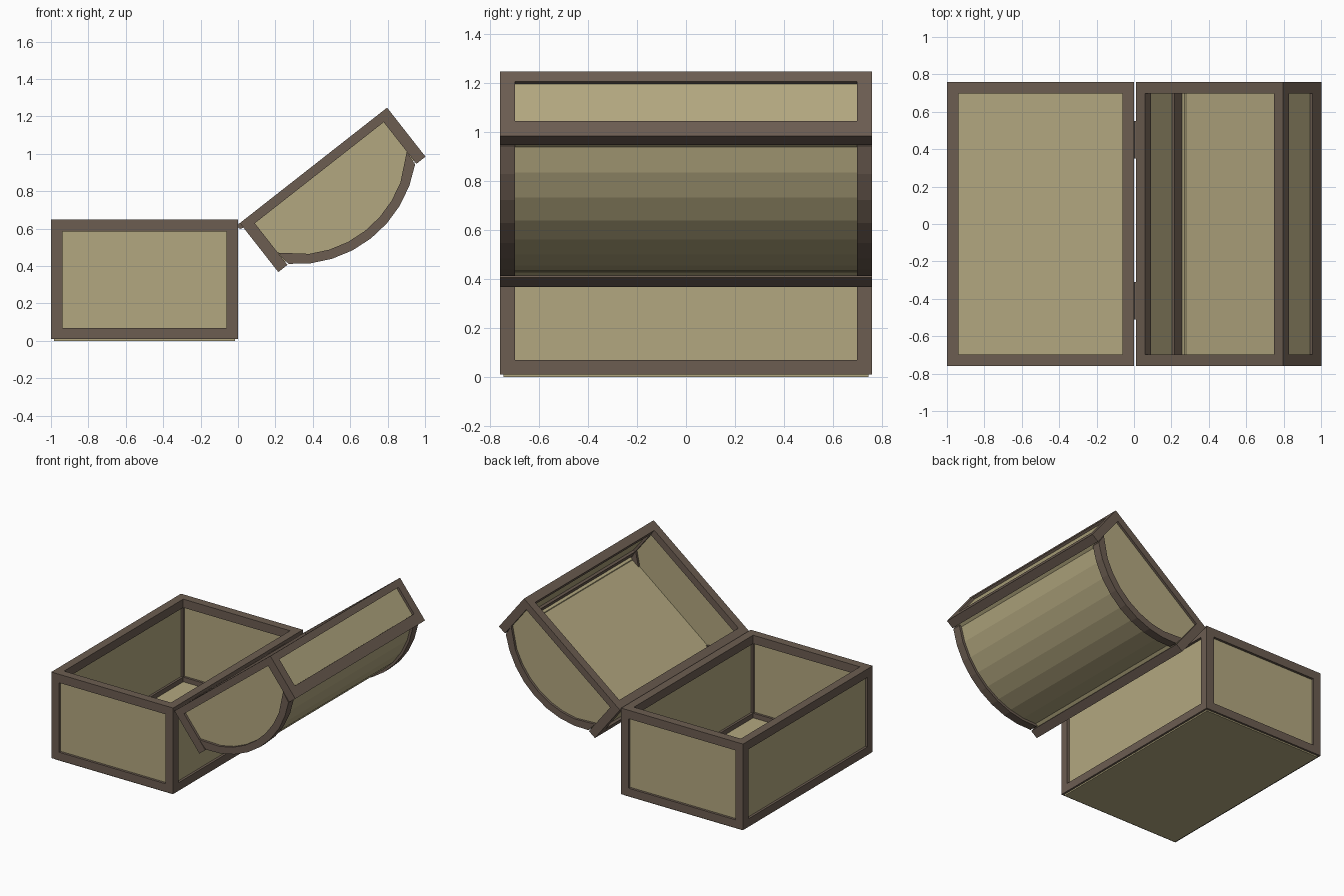
import bpy, bmesh
from math import sin, cos, radians, atan2
from mathutils import Vector, Matrix

cube = bpy.data.objects.get("Cube")
if cube:
    bpy.data.objects.remove(cube, do_unlink=True)


def material(name, rgb):
    m = bpy.data.materials.new(name)
    m.use_nodes = True
    m.diffuse_color = (*rgb, 1)
    m.node_tree.nodes["Principled BSDF"].inputs["Base Color"].default_value = (*rgb, 1)
    return m


TAN = material("tan_panel", (0.45, 0.39, 0.215))
BROWN = material("dark_brown_frame", (0.15, 0.11, 0.083))

HALF = 0.76      # half depth of the chest
BEAM = 0.062     # beam width
IN, OUT = 0.045, 0.018   # panel faces, measured inwards from the outside

# The lid is drawn upright (rim at z = 0, growing to +z), then flipped open
UPRIGHT = Matrix.Identity(4)
TILT = atan2(0.617, 0.787)
c, s = cos(TILT), sin(TILT)
OPEN = Matrix(((c, 0, s, 0.01), (0, 1, 0, 0), (s, 0, -c, 0.63), (0, 0, 0, 1)))


def prism(name, profile, y0, y1, mat, place):
    """Extrude an (x, z) outline along y."""
    bm = bmesh.new()
    face = bm.faces.new([bm.verts.new((x, y0, z)) for x, z in profile])
    moved = bmesh.ops.extrude_face_region(bm, geom=[face])["geom"]
    bmesh.ops.translate(bm, vec=Vector((0, y1 - y0, 0)),
                        verts=[v for v in moved if isinstance(v, bmesh.types.BMVert)])
    bm.transform(place)
    bmesh.ops.recalc_face_normals(bm, faces=bm.faces)
    me = bpy.data.meshes.new(name)
    bm.to_mesh(me)
    bm.free()
    me.materials.append(mat)
    ob = bpy.data.objects.new(name, me)
    bpy.context.collection.objects.link(ob)
    return ob


def box(name, x, y, z, mat, place):
    outline = [(x[0], z[0]), (x[1], z[0]), (x[1], z[1]), (x[0], z[1])]
    return prism(name, outline, y[0], y[1], mat, place)


def span(side, a, b):
    """Range between distances a and b on the given side of y = 0."""
    return sorted((side * a, side * b))


def frame(part, x0, rails, cross_rails, place):
    """Posts, long rails, cross rails and long wall panels."""
    x1 = x0 + 1
    inner = HALF - BEAM
    bottom, top = rails[0][0], rails[-1][1]
    sides = (("left", x1 - BEAM, x1, x1 - IN, x1 - OUT),
             ("right", x0, x0 + BEAM, x0 + OUT, x0 + IN))
    for label, a, b, pa, pb in sides:
        for end, k in (("front", -1), ("back", 1)):
            box(f"{part}_{label}_{end}_post", (a, b), span(k, inner, HALF),
                (bottom, top), BROWN, place)
        for i, rail in enumerate(rails):
            box(f"{part}_{label}_rail_{i}", (a, b), (-inner, inner), rail, BROWN, place)
        box(f"{part}_{label}_panel", (pa, pb), (-inner - 0.01, inner + 0.01),
            (bottom + 0.02, top - 0.02), TAN, place)
    for i, rail in enumerate(cross_rails):
        for end, k in (("front", -1), ("back", 1)):
            box(f"{part}_{end}_rail_{i}", (x0 + BEAM, x1 - BEAM),
                span(k, inner, HALF), rail, BROWN, place)


# Base
base_rails = [(0.01, 0.07), (0.585, 0.648)]
frame("base", -1, base_rails, base_rails, UPRIGHT)
for end, k in (("front", -1), ("back", 1)):
    box(f"base_{end}_panel", (-0.95, -0.05), span(k, HALF - IN, HALF - OUT),
        (0.03, 0.63), TAN, UPRIGHT)
box("base_floor", (-0.985, -0.015), (-0.745, 0.745), (0, 0.035), TAN, UPRIGHT)

# Lid frame
lid_rails = [(0, 0.05), (0.257, 0.333)]
frame("lid", 0, lid_rails, lid_rails[:1], OPEN)


# Domed top
def arc(radius, half_angle=42, steps=8):
    angles = [radians(half_angle * (2 * i / steps - 1)) for i in range(steps + 1)]
    return [(0.5 + radius * sin(t), -0.146 + radius * cos(t)) for t in angles]


inner_arc = [(BEAM, 0.25)] + arc(0.592)[1:-1] + [(1 - BEAM, 0.25)]
end_outline = [(0.03, 0.02), (0.03, 0.29)] + arc(0.615)[1:-1] + [(0.97, 0.29), (0.97, 0.02)]
for end, k in (("front", -1), ("back", 1)):
    prism(f"lid_{end}_arch", arc(0.643) + inner_arc[::-1],
          *span(k, HALF - BEAM, HALF), BROWN, OPEN)
    prism(f"lid_{end}_panel", end_outline, *span(k, HALF - IN, HALF - OUT), TAN, OPEN)
prism("lid_dome", [(0.055, 0.322)] + arc(0.625) + [(0.945, 0.322)],
      -0.71, 0.71, TAN, OPEN)

# Hinges
for label, y in (("front", -0.41), ("back", 0.45)):
    barrel = [(0.014 + 0.016 * cos(radians(a)), 0.615 + 0.016 * sin(radians(a)))
              for a in range(0, 360, 45)]
    prism(f"{label}_hinge", barrel, y - 0.1, y + 0.1, BROWN, UPRIGHT)
